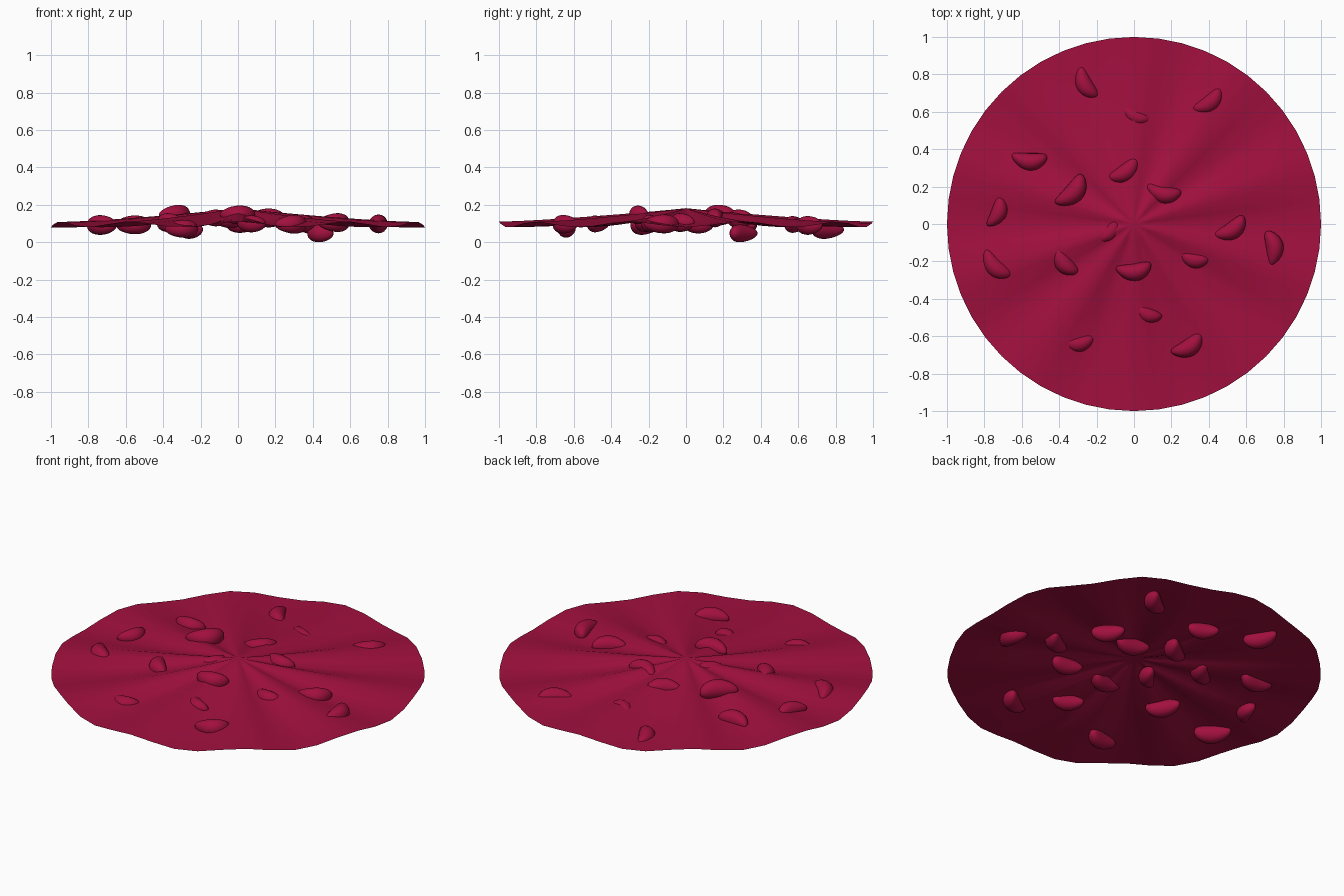
import bpy, bmesh, math
from mathutils import Matrix

if "Cube" in bpy.data.objects:
    bpy.data.objects.remove(bpy.data.objects["Cube"])

mat = bpy.data.materials.new("dark_red")
mat.diffuse_color = (0.36, 0.005, 0.05, 1)
mat.use_nodes = True
mat.node_tree.nodes["Principled BSDF"].inputs["Base Color"].default_value = mat.diffuse_color


def finish(name, bm):
    for f in bm.faces:
        f.smooth = True
    me = bpy.data.meshes.new(name)
    bm.to_mesh(me)
    bm.free()
    me.materials.append(mat)
    ob = bpy.data.objects.new(name, me)
    bpy.context.collection.objects.link(ob)
    return ob


# Rippled liquid surface: low dome with ten soft waves around the rim
def height(r, a):
    dome = 0.095 + 0.087 * max(0, 1 - r) ** 1.8
    wave = 0.015 * r + 0.011 * math.sin(math.pi * r)
    return dome - wave * math.cos(10 * a)


SEG, RINGS = 48, 12
bm = bmesh.new()
centre = bm.verts.new((0, 0, height(0, 0)))
prev = None
for i in range(1, RINGS + 1):
    r = i / RINGS
    ring = []
    for j in range(SEG):
        a = 2 * math.pi * j / SEG
        ring.append(bm.verts.new((r * math.cos(a), r * math.sin(a), height(r, a))))
    for j in range(SEG):
        k = (j + 1) % SEG
        if prev:
            bm.faces.new((prev[j], ring[j], ring[k], prev[k]))
        else:
            bm.faces.new((centre, ring[j], ring[k]))
    prev = ring
finish("soup_surface", bm)

# Beans: x, y, angle in degrees, length, centre height
beans = [
    (-.26, .75, -62, .19, .068), (.005, .58, -28, .17, .095), (.40, .65, 36, .19, .090),
    (-.56, .34, -4, .19, .093), (-.05, .28, 35, .19, .125), (.43, .30, -48, .18, .056),
    (-.33, .17, 46, .21, .145), (.155, .165, -14, .19, .130), (-.73, .06, 66, .17, .092),
    (.52, -.03, 32, .19, .105), (.745, -.13, 95, .19, .098), (-.13, -.04, 48, .17, .130),
    (-.74, -.225, -45, .20, .092), (-.375, -.20, -55, .19, .105), (0, -.25, 6, .19, .146),
    (.32, -.185, -12, .18, .100), (.065, -.475, -30, .17, .098), (-.30, -.635, 5, .18, .072),
    (.29, -.655, 31, .19, .096),
]


def bean(name, x, y, ang, length, z):
    bm = bmesh.new()
    bmesh.ops.create_uvsphere(bm, u_segments=20, v_segments=14, radius=1,
                              matrix=Matrix.Rotation(math.pi / 2, 4, 'Y'))
    s = length / 0.19
    for v in bm.verts:
        u = v.co.x
        fat = 1 + 0.12 * u                      # one end slightly plumper
        v.co.x = u * length / 2
        v.co.y = s * (v.co.y * 0.047 * fat + 0.028 * (u * u - 0.3))   # kidney bend
        v.co.z *= 0.05 * s * fat
    bm.transform(Matrix.Translation((x, y, z)) @ Matrix.Rotation(math.radians(ang), 4, 'Z'))
    # keep the lowest bean resting on the ground plane
    low = min(v.co.z for v in bm.verts)
    if z < 0.06:
        bm.transform(Matrix.Translation((0, 0, -low)))
    finish(name, bm)


for i, b in enumerate(beans):
    bean(f"bean_{i + 1}", *b)
